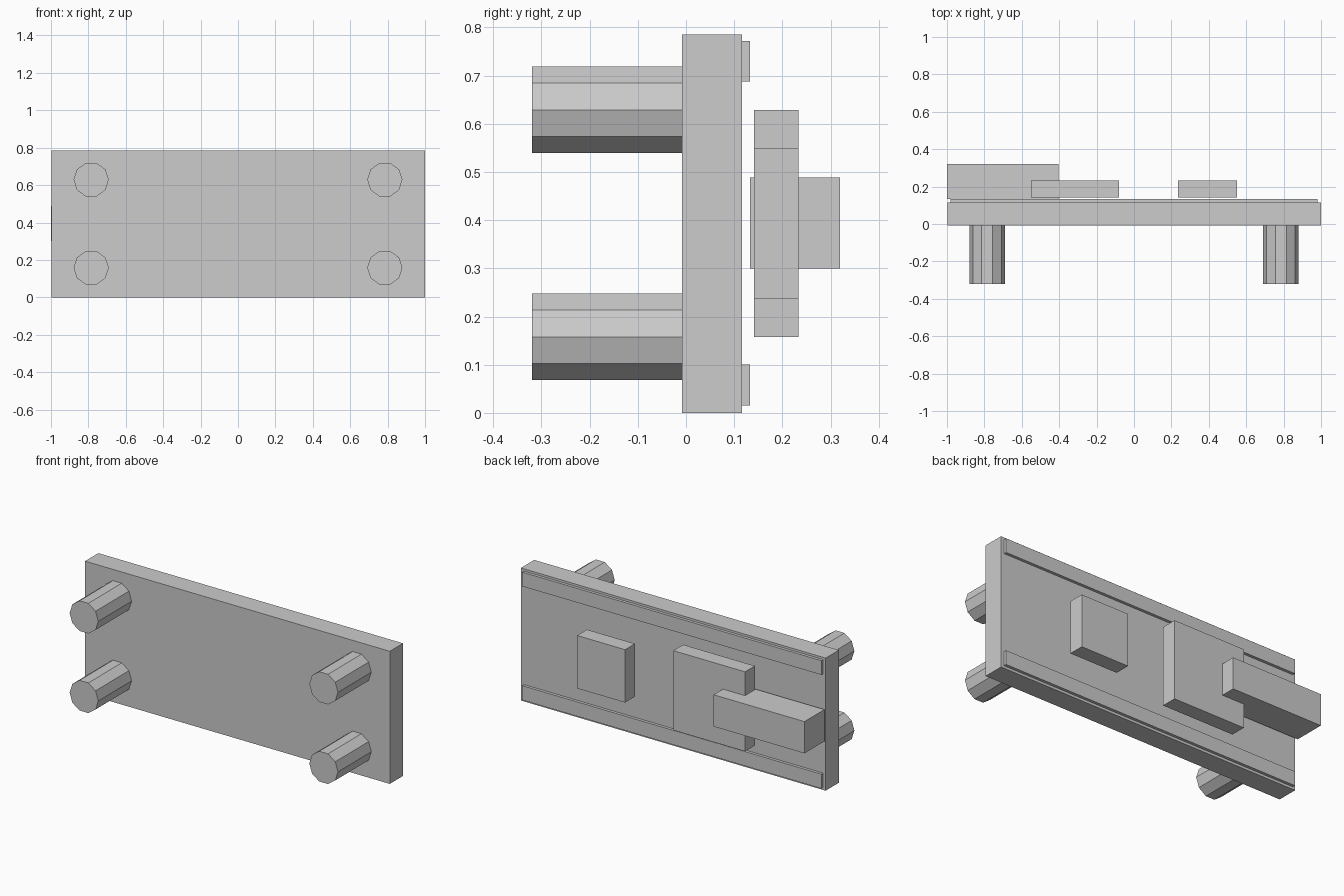
import bpy
import math

cube = bpy.data.objects.get("Cube")
if cube:
    bpy.data.objects.remove(cube, do_unlink=True)

# Single plain grey for every part
grey = bpy.data.materials.new("light_grey")
grey.use_nodes = True
GREY = (0.604, 0.604, 0.604, 1.0)
grey.diffuse_color = GREY
grey.node_tree.nodes["Principled BSDF"].inputs["Base Color"].default_value = GREY


def finish(name):
    obj = bpy.context.object
    obj.name = name
    obj.data.materials.append(grey)
    return obj


def box(name, x, y, z):
    """Box spanning the (low, high) range on each axis."""
    centre = [(lo + hi) / 2 for lo, hi in (x, y, z)]
    bpy.ops.mesh.primitive_cube_add(size=1, location=centre)
    obj = finish(name)
    obj.scale = [hi - lo for lo, hi in (x, y, z)]
    bpy.ops.object.transform_apply(location=False, rotation=False, scale=True)
    return obj


def peg(name, x, z, front=-0.32, back=-0.008):
    """Ten-sided peg along y with corners pointing to either side."""
    bpy.ops.mesh.primitive_cylinder_add(
        vertices=10, radius=0.094, depth=back - front,
        location=(x, (front + back) / 2, z),
        rotation=(math.pi / 2, 0, 0))
    obj = finish(name)
    # Turn the section so that two corners lie on the x axis
    for v in obj.data.vertices:
        v.co.x, v.co.y = v.co.y, -v.co.x
    return obj


# Upright board
box("board", (-0.996, 1.0), (-0.008, 0.116), (0, 0.785))

# Raised strips along the lower and upper back edges
box("lower_strip", (-0.98, 0.98), (0.116, 0.133), (0.015, 0.1))
box("upper_strip", (-0.98, 0.98), (0.116, 0.133), (0.688, 0.772))

# Square chips standing just off the back of the board
box("large_chip", (-0.55, -0.08), (0.141, 0.233), (0.158, 0.629))
box("small_chip", (0.236, 0.55), (0.141, 0.233), (0.237, 0.55))

# Socket block at the right-hand end
box("socket", (-1.0, -0.405), (0.133, 0.32), (0.3, 0.488))

# Four pegs on the front
for side, x in (("right", -0.785), ("left", 0.785)):
    for level, z in (("lower", 0.158), ("upper", 0.629)):
        peg(f"{level}_{side}_peg", x, z)
